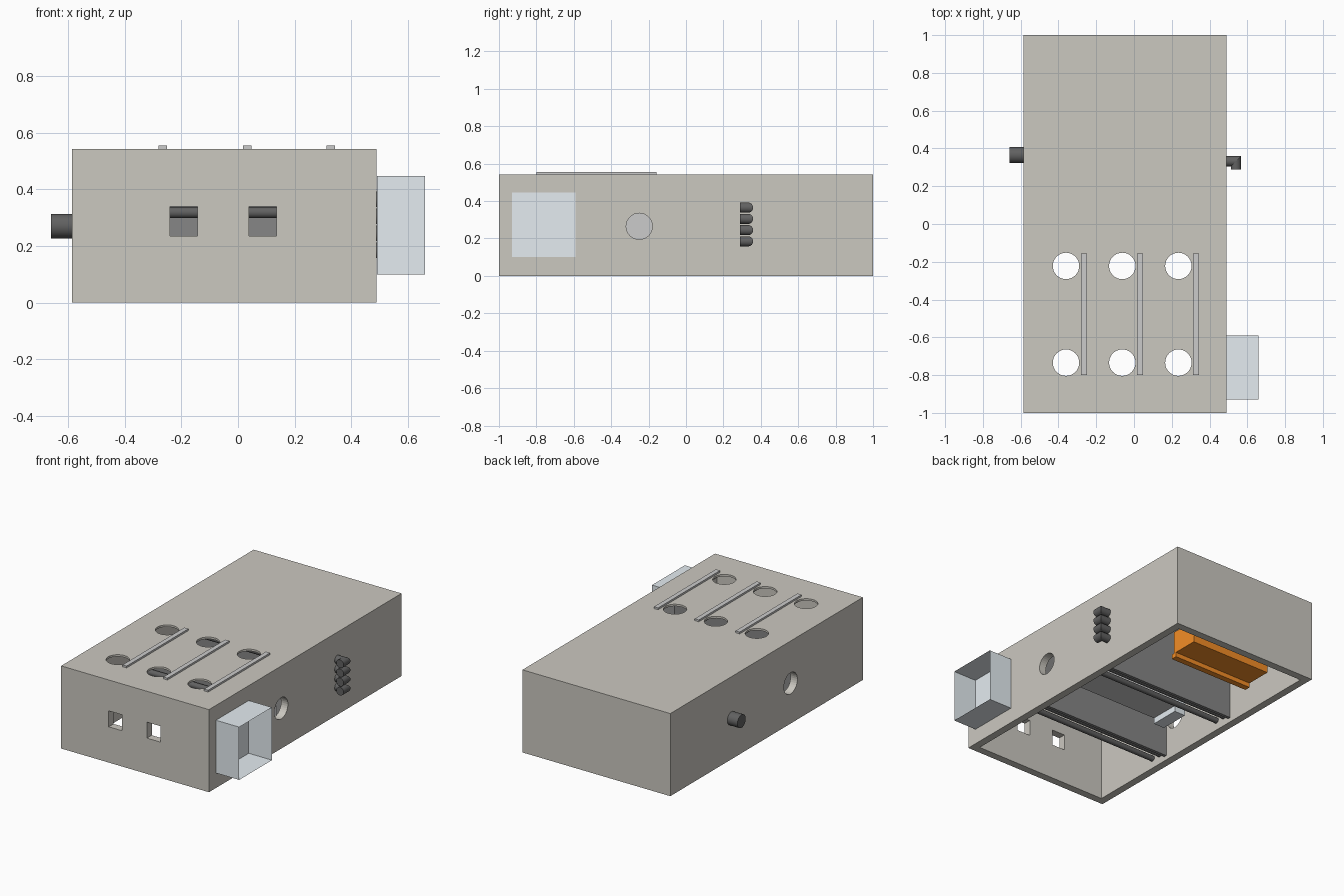
import bpy, bmesh, math
from mathutils import Matrix, Vector

if "Cube" in bpy.data.objects:
    bpy.data.objects.remove(bpy.data.objects["Cube"])


def material(name, rgb):
    m = bpy.data.materials.new(name)
    m.diffuse_color = (*rgb, 1)
    m.use_nodes = True
    m.node_tree.nodes["Principled BSDF"].inputs["Base Color"].default_value = m.diffuse_color
    return m


BEIGE = material("beige_shell", (0.60, 0.58, 0.53))
DARK = material("dark_grey", (0.12, 0.12, 0.12))
STEEL = material("steel_grey", (0.24, 0.24, 0.24))
GREY = material("mid_grey", (0.52, 0.52, 0.52))
PALE = material("pale_blue", (0.78, 0.84, 0.88))
ORANGE = material("orange", (0.90, 0.27, 0.02))


def finish(name, bm, mat):
    me = bpy.data.meshes.new(name)
    bm.to_mesh(me)
    bm.free()
    ob = bpy.data.objects.new(name, me)
    bpy.context.collection.objects.link(ob)
    if mat:
        me.materials.append(mat)
    return ob


def box(name, lo, hi, mat=None, open_side=None):
    """Box between two corners; open_side is the outward normal of a missing face."""
    lo, hi = Vector(lo), Vector(hi)
    bm = bmesh.new()
    bmesh.ops.create_cube(bm, size=1, matrix=Matrix.Translation((lo + hi) / 2)
                          @ Matrix.Diagonal((*(hi - lo), 1)))
    if open_side:
        bm.normal_update()
        gone = [f for f in bm.faces if f.normal.dot(Vector(open_side)) > 0.9]
        bmesh.ops.delete(bm, geom=gone, context='FACES_ONLY')
    return finish(name, bm, mat)


def rod(name, centre, r, length, axis, mat=None):
    bm = bmesh.new()
    rot = {'x': Matrix.Rotation(math.pi / 2, 4, 'Y'),
           'y': Matrix.Rotation(math.pi / 2, 4, 'X'), 'z': Matrix()}[axis]
    bmesh.ops.create_cone(bm, cap_ends=True, segments=32, radius1=r, radius2=r,
                          depth=length, matrix=Matrix.Translation(centre) @ rot)
    ob = finish(name, bm, mat)
    for p in ob.data.polygons:
        p.use_smooth = len(p.vertices) == 4
    return ob


def elbow(x, y, z, r, x_start, y_end, mat):
    """Pipe running along x, mitred at (x, y), then along y."""
    bm = bmesh.new()
    n, rings = 24, [[], [], []]
    for i in range(n):
        c, s = r * math.cos(math.tau * i / n), r * math.sin(math.tau * i / n)
        for ring, co in zip(rings, ((x_start, y + c), (x + c, y + c), (x + c, y_end))):
            ring.append(bm.verts.new((*co, z + s)))
    for a, b in zip(rings, rings[1:]):
        for i in range(n):
            j = (i + 1) % n
            bm.faces.new((a[i], a[j], b[j], b[i])).smooth = True
    bm.faces.new(rings[0])
    bm.faces.new(rings[2])
    for ring in rings:
        for i in range(n):
            bm.edges.get((ring[i], ring[(i + 1) % n])).smooth = False
    bmesh.ops.recalc_face_normals(bm, faces=bm.faces)
    return finish("elbow", bm, mat)


def cut(target, cutters):
    for c in cutters:
        mod = target.modifiers.new("cut", 'BOOLEAN')
        mod.operation, mod.solver, mod.object = 'DIFFERENCE', 'EXACT', c
    bpy.context.view_layer.update()
    ev = target.evaluated_get(bpy.context.evaluated_depsgraph_get())
    me = bpy.data.meshes.new_from_object(ev)
    target.modifiers.clear()
    target.data = me
    for p in me.polygons:
        p.use_smooth = False
    for c in cutters:
        bpy.data.objects.remove(c)


# Housing: hollow, open underneath, thin top, with all its openings
shell = box("housing", (-0.586, -1, 0), (0.489, 1, 0.543), BEIGE)
cutters = [box("cavity", (-0.536, -0.95, -0.1), (0.439, 0.95, 0.53)),
           rod("side_port", (0, -0.25, 0.265), 0.07, 2, 'x')]
for x in (-0.24, 0.038):
    cutters.append(box("window", (x, -1.1, 0.235), (x + 0.097, -0.9, 0.34)))
for x in (-0.36, -0.062, 0.235):
    for y in (-0.222, -0.734):
        cutters.append(rod("top_hole", (x, y, 0.5), 0.07, 0.3, 'z'))
cut(shell, cutters)

# Raised bars beside the round openings, and the baffle behind the side port
for x in (-0.28, 0.017, 0.313):
    box("top_bar", (x, -0.8, 0.52), (x + 0.03, -0.157, 0.555), GREY)
box("port_baffle", (0.313, -0.33, 0.195), (0.343, -0.165, 0.52), GREY)

# Pale hood on the right side, open outward
box("side_hood", (0.491, -0.93, 0.10), (0.66, -0.59, 0.447), PALE, (1, 0, 0))

# Short pipe on the left side
rod("inlet_pipe", (-0.61, 0.365, 0.27), 0.043, 0.1, 'x', DARK)

# Stack of four mitred elbows on the right side
for i in range(4):
    elbow(0.54, 0.332, 0.185 + 0.06 * i, 0.027, 0.46, 0.288, DARK)

# Two crosswise partitions inside, each with rollers along the lower edge
for y in (-0.33, 0.28):
    box("partition", (-0.536, y - 0.02, 0.03), (0.439, y, 0.53), STEEL)
    rod("upper_roller", (-0.048, y - 0.045, 0.318), 0.02, 0.975, 'x', DARK)
    for dy in (0.06, 0.13):
        rod("lower_roller", (-0.048, y - dy, 0.065), 0.018, 0.975, 'x', DARK)

# Pale tray between the partitions with an end bracket, orange trough behind them
box("inner_tray", (-0.26, -0.12, 0.10), (0.36, 0.08, 0.24), GREY)
box("tray_bracket", (-0.34, -0.12, 0.06), (-0.26, 0.08, 0.24), PALE)
box("orange_trough", (-0.49, 0.50, 0.15), (0.10, 0.69, 0.30), ORANGE)
box("trough_flange", (-0.49, 0.48, 0.12), (0.10, 0.52, 0.15), ORANGE)
